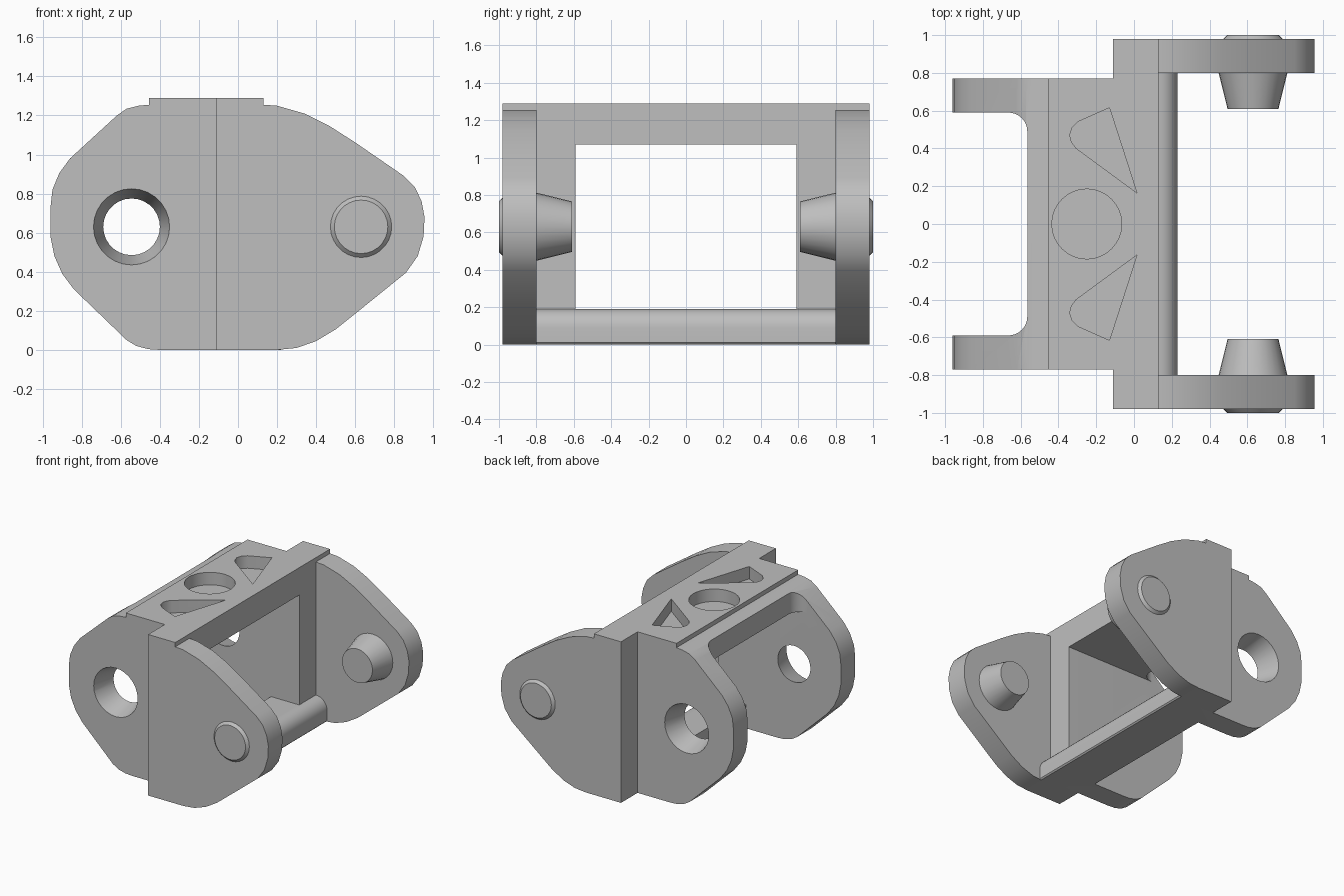
import bpy, bmesh, math
from mathutils import Vector

old = bpy.data.objects.get("Cube")
if old:
    bpy.data.objects.remove(old, do_unlink=True)

grey = bpy.data.materials.new("plain grey")
grey.use_nodes = True
COLOUR = (0.52, 0.52, 0.52, 1)
grey.diffuse_color = COLOUR
grey.node_tree.nodes["Principled BSDF"].inputs["Base Color"].default_value = COLOUR


def finish(name, bm):
    bmesh.ops.recalc_face_normals(bm, faces=bm.faces)
    mesh = bpy.data.meshes.new(name)
    bm.to_mesh(mesh)
    bm.free()
    mesh.materials.append(grey)
    obj = bpy.data.objects.new(name, mesh)
    bpy.context.collection.objects.link(obj)
    return obj


def prism(name, points, axis, low, high):
    """Extrude an outline along y (points are x, z) or along z (points are x, y)."""
    bm = bmesh.new()
    along = Vector((0, 1, 0)) if axis == "y" else Vector((0, 0, 1))
    verts = [bm.verts.new(Vector((a, 0, b) if axis == "y" else (a, b, 0)) + along * low)
             for a, b in points]
    face = bm.faces.new(verts)
    made = bmesh.ops.extrude_face_region(bm, geom=[face])["geom"]
    bmesh.ops.translate(bm, vec=along * (high - low),
                        verts=[g for g in made if isinstance(g, bmesh.types.BMVert)])
    return finish(name, bm)


def frustum(name, x, z, rings):
    """Round solid along y through rings of (y, radius)."""
    bm = bmesh.new()
    n = 28
    loops = [[bm.verts.new((x + r * math.cos(i * math.tau / n), y,
                            z + r * math.sin(i * math.tau / n))) for i in range(n)]
             for y, r in rings]
    for a, b in zip(loops, loops[1:]):
        for i in range(n):
            j = (i + 1) % n
            bm.faces.new((a[i], a[j], b[j], b[i]))
    bm.faces.new(loops[0])
    bm.faces.new(loops[-1])
    return finish(name, bm)


def arc(cx, cy, r, start, end, n=8):
    steps = [math.radians(start + (end - start) * i / n) for i in range(n + 1)]
    return [(cx + r * math.cos(t), cy + r * math.sin(t)) for t in steps]


def cut(obj, cutter):
    cutter.hide_render = True
    mod = obj.modifiers.new("cut", "BOOLEAN")
    mod.operation = "DIFFERENCE"
    mod.solver = "EXACT"
    mod.object = cutter
    bpy.context.view_layer.objects.active = obj
    bpy.ops.object.modifier_apply(modifier=mod.name)
    bpy.data.objects.remove(cutter, do_unlink=True)


def box(x0, x1, b0, b1):
    return [(x0, b0), (x1, b0), (x1, b1), (x0, b1)]


TOP, RIM, PIVOT = 1.29, 1.255, 0.63

# Main frame with the two socket cheeks
cheek = [(0.13, 0), (0.13, TOP), (-0.455, TOP), (-0.455, RIM), (-0.51, 1.25), (-0.57, 1.235),
         (-0.62, 1.2), (-0.86, 0.98), (-0.915, 0.905), (-0.95, 0.82), (-0.96, 0.73),
         (-0.96, 0.58), (-0.94, 0.48), (-0.9, 0.39), (-0.84, 0.31), (-0.57, 0.05),
         (-0.52, 0.02), (-0.46, 0.004), (-0.4, 0)]
frame = prism("frame", cheek, "y", -0.77, 0.77)
opening = [(-2, -1), (-0.12, -1), (-0.12, 0.19), (1, 0.19), (1, 1.07), (-2, 1.07)]
cut(frame, prism("opening_cutter", opening, "y", -0.59, 0.59))
notch = [(-2, -0.59)] + arc(-0.665, -0.49, 0.1, -90, 0) + arc(-0.665, 0.49, 0.1, 0, 90) + [(-2, 0.59)]
cut(frame, prism("notch_cutter", notch, "z", -1, 2))

# Shallow pockets in the top
cut(frame, prism("round_pocket_cutter", arc(-0.25, 0, 0.185, 0, 348.75, 31), "z", TOP - 0.1, 2))
wedge = [(-0.13, 0.615), (0.015, 0.165), (-0.305, 0.4), (-0.33, 0.432), (-0.34, 0.47),
         (-0.328, 0.51), (-0.295, 0.542)]
for s in (1, -1):
    cut(frame, prism("wedge_pocket_cutter", [(x, s * y) for x, y in wedge], "z", TOP - 0.1, 2))
    # Tapered pivot holes
    cut(frame, frustum("hole_cutter", -0.545, PIVOT, [(s * 0.55, 0.134), (s * 0.81, 0.206)]))

# Bottom rail with a rounded edge
rail = [(0.13, 0), (0.22, 0), (0.23, 0.01)] + arc(0.13, 0.09, 0.1, 0, 90)
parts = [frame, prism("bottom_rail", rail, "y", -0.8, 0.8)]

# Outer cheeks with pins, mirrored front and back
outer = [(-0.11, 0), (-0.11, TOP), (0.13, TOP), (0.13, RIM), (0.2, 1.25), (0.34, 1.21),
         (0.47, 1.145), (0.6, 1.062), (0.85, 0.89), (0.905, 0.835), (0.94, 0.76), (0.955, 0.68),
         (0.95, 0.58), (0.92, 0.48), (0.86, 0.395), (0.6, 0.185), (0.5, 0.105), (0.4, 0.045),
         (0.3, 0.01), (0.2, 0)]
for s, side in ((-1, "front"), (1, "back")):
    parts += [
        prism(side + "_outer_cheek", outer, "y", *sorted((s * 0.8, s * 0.98))),
        prism(side + "_shoulder", box(-0.11, 0.13, 0, TOP), "y", *sorted((s * 0.77, s * 0.8))),
        frustum(side + "_pin", 0.63, PIVOT, [(s * 0.61, 0.135), (s * 0.8, 0.182)]),
        frustum(side + "_pin_cap", 0.63, PIVOT, [(s * 0.98, 0.157), (s * 1.0, 0.137)]),
    ]

# Smooth the curved sides, keep hard edges sharp
bpy.ops.object.select_all(action="DESELECT")
for part in parts:
    part.select_set(True)
bpy.context.view_layer.objects.active = frame
bpy.ops.object.shade_smooth_by_angle(angle=math.radians(30))
